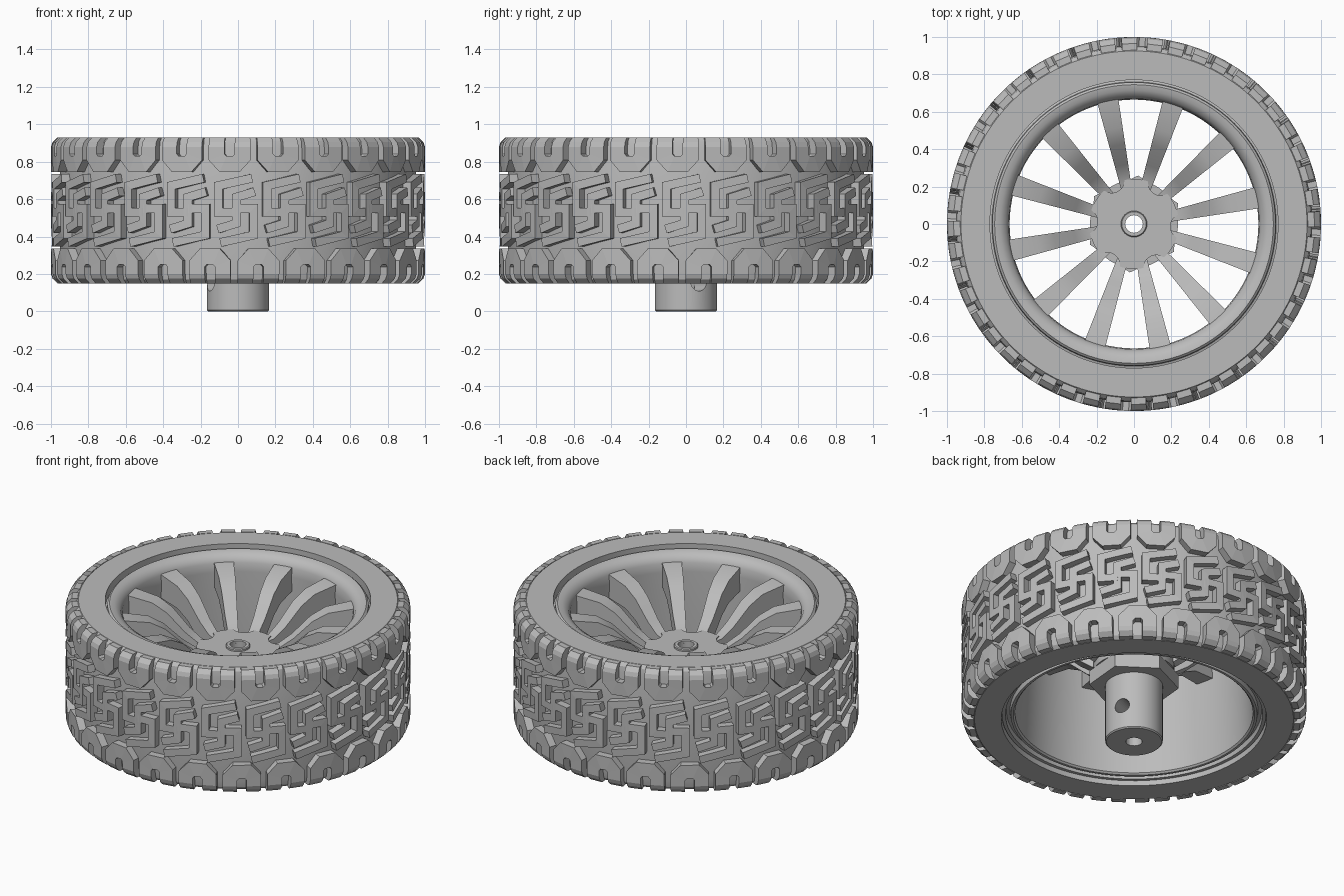
import bpy, bmesh, math
from mathutils import Vector

if "Cube" in bpy.data.objects:
    bpy.data.objects.remove(bpy.data.objects["Cube"])

grey = bpy.data.materials.new("mid grey")
grey.use_nodes = True
COLOR = (0.5, 0.5, 0.5, 1)
grey.diffuse_color = COLOR
grey.node_tree.nodes["Principled BSDF"].inputs["Base Color"].default_value = COLOR

TAU = 2 * math.pi
PERIODS = 24
MID, TOP, BOTTOM = 0.54, 0.93, 0.15


def finish(name, bm, smooth=False):
    bmesh.ops.recalc_face_normals(bm, faces=bm.faces)
    mesh = bpy.data.meshes.new(name)
    bm.to_mesh(mesh)
    bm.free()
    mesh.materials.append(grey)
    obj = bpy.data.objects.new(name, mesh)
    bpy.context.collection.objects.link(obj)
    if smooth:
        bpy.ops.object.select_all(action="DESELECT")
        obj.select_set(True)
        bpy.context.view_layer.objects.active = obj
        bpy.ops.object.shade_smooth_by_angle(angle=math.radians(32))
    return obj


def polar(r, a, z):
    return Vector((r * math.cos(a), r * math.sin(a), z))


def lathe(name, profile, steps=96):
    """Revolve a closed (radius, height) profile about the axle."""
    bm = bmesh.new()
    rings = [[bm.verts.new(polar(r, TAU * i / steps, z)) for r, z in profile]
             for i in range(steps)]
    n = len(profile)
    for i in range(steps):
        a, b = rings[i], rings[(i + 1) % steps]
        for j in range(n):
            k = (j + 1) % n
            bm.faces.new((a[j], b[j], b[k], a[k]))
    return finish(name, bm, True)


def add_prism(bm, lower, upper):
    """Join two matching outlines into a closed solid."""
    lo = [bm.verts.new(p) for p in lower]
    hi = [bm.verts.new(p) for p in upper]
    bm.faces.new(lo)
    bm.faces.new(hi)
    for i in range(len(lo)):
        j = (i + 1) % len(lo)
        bm.faces.new((lo[i], lo[j], hi[j], hi[i]))


def upright(name, outline, z0, z1, smooth=False):
    """Prism from a list of (radius, angle) points."""
    bm = bmesh.new()
    add_prism(bm, [polar(r, a, z0) for r, a in outline],
              [polar(r, a, z1) for r, a in outline])
    return finish(name, bm, smooth)


def disc(r, n, start=0.0):
    return [(r, start + TAU * i / n) for i in range(n)]


def crown(z):
    """Outer tread radius, rounded at both shoulders."""
    d = max(0.0, abs(z - MID) - 0.34) / 0.05
    return 1.0 - 0.035 * min(d, 1.0) ** 2


def add_strip(bm, path, width, shift):
    """Raised tread bar following a path of (arc, height) points."""
    pts = [Vector(p) for p in path]
    left, right = [], []
    for i, p in enumerate(pts):
        d0 = (p - pts[max(i - 1, 0)]).normalized()
        d1 = (pts[min(i + 1, len(pts) - 1)] - p).normalized()
        d0, d1 = (d0 if i else d1), (d1 if i < len(pts) - 1 else d0)
        m = (d0 + d1).normalized()
        off = Vector((-m.y, m.x)) * (width / 2 / max(m.dot(d1), 0.5))
        left.append(p + off)
        right.append(p - off)
    rows = []
    for l, r in zip(left, right):
        rows.append([bm.verts.new(polar(rad, q.x + shift, q.y))
                     for q, rad in ((l, 0.93), (l, crown(l.y)), (r, crown(r.y)), (r, 0.93))])
    for a, b in zip(rows, rows[1:]):
        for j in range(4):
            k = (j + 1) % 4
            bm.faces.new((a[j], b[j], b[k], a[k]))
    bm.faces.new(rows[0])
    bm.faces.new(rows[-1])


# Tyre carcass
lathe("tyre", [(0.77, BOTTOM), (0.925, BOTTOM), (0.945, 0.17), (0.953, 0.21), (0.953, 0.87),
               (0.945, 0.91), (0.925, TOP), (0.77, TOP)], 144)

# Interlocking hooks in the middle of the tread, mirrored by half a turn
hook = [[(0.085, 0.172), (-0.095, 0.132), (-0.095, -0.01), (0, -0.01)],
        [(0, -0.03), (0, 0.07), (0.1, 0.1)]]
bm = bmesh.new()
for i in range(PERIODS):
    shift = TAU * i / PERIODS - math.pi / 2 - 0.01
    for path in hook:
        for s in (1, -1):
            add_strip(bm, [(s * u, MID + s * h) for u, h in path], 0.046, shift)
finish("tread_hooks", bm)

# U-shaped lugs on both shoulders
lug = [(0.07, 0.39), (0.07, 0.365), (0.07, 0.34), (0.07, 0.285), (0.035, 0.247)]
lug += [(-u, h) for u, h in reversed(lug)]
for name, side, phase in (("upper_lugs", 1, -0.045), ("lower_lugs", -1, 0.11)):
    bm = bmesh.new()
    for i in range(PERIODS):
        add_strip(bm, [(u, MID + side * h) for u, h in lug], 0.085,
                  TAU * i / PERIODS - math.pi / 2 + phase)
    finish(name, bm)

# Rim barrel with rounded lip
lathe("rim", [(0.775, 0.2), (0.775, 0.87), (0.76, 0.875), (0.757, 0.9), (0.745, 0.91),
              (0.715, 0.905), (0.685, 0.885), (0.67, 0.855), (0.665, 0.8), (0.69, 0.19),
              (0.7, 0.18), (0.715, 0.18), (0.72, 0.21), (0.74, 0.21), (0.745, 0.18), (0.765, 0.18)])

# Twelve dished, tapering spokes
crest = [(0.17, 0.615), (0.24, 0.625), (0.32, 0.68), (0.43, 0.785), (0.52, 0.835), (0.68, 0.86)]
under = [(r, z - 0.11 - 0.06 * r) for r, z in reversed(crest)]
bm = bmesh.new()
for i in range(12):
    a = math.radians(12 + 30 * i)
    along, across = polar(1, a, 0), polar(1, a + math.pi / 2, 0)
    sides = [[along * r + across * s * (0.017 + 0.06 * r) + Vector((0, 0, z))
              for r, z in crest + under] for s in (-1, 1)]
    add_prism(bm, *sides)
finish("spokes", bm, True)

# Hub plate with six scallops
outline = []
for i in range(180):
    away = (2 * i + 3 + 30) % 60 - 30
    dip = math.sqrt(max(0.0, 1 - (away / 14) ** 2))
    outline.append((0.24 - 0.045 * dip, math.radians(2 * i)))
hub = upright("hub_plate", outline, 0.56, 0.63, True)
flange = upright("hub_flange", disc(0.235, 64), 0.46, 0.57, True)
nut = upright("hex_nut", disc(0.26, 6, math.radians(25)), 0.37, 0.46)
shaft = lathe("shaft", [(0.001, 0), (0.16, 0), (0.167, 0.007), (0.167, 0.4), (0.001, 0.4)], 64)

# Axle bore and cross hole
bore = upright("bore_cutter", disc(0.047, 32), -0.1, 1.0)
cross = upright("cross_hole_cutter", disc(0.046, 32), -0.4, 0.4)
cross.rotation_euler = (0, math.pi / 2, math.radians(25))
cross.location.z = 0.155
for cutter in (bore, cross):
    cutter.hide_render = True
    cutter.display_type = "WIRE"
for part, cutters in ((hub, [bore]), (flange, [bore]), (nut, [bore]), (shaft, [bore, cross])):
    bpy.context.view_layer.objects.active = part
    for cutter in cutters:
        mod = part.modifiers.new("cut", "BOOLEAN")
        mod.operation, mod.solver, mod.object = "DIFFERENCE", "EXACT", cutter
        bpy.ops.object.modifier_apply(modifier=mod.name)
for cutter in (bore, cross):
    bpy.data.objects.remove(cutter)

# Raised collar round the bore
lathe("bore_collar", [(0.047, 0.6), (0.07, 0.6), (0.07, 0.64), (0.065, 0.645), (0.047, 0.645)], 48)
